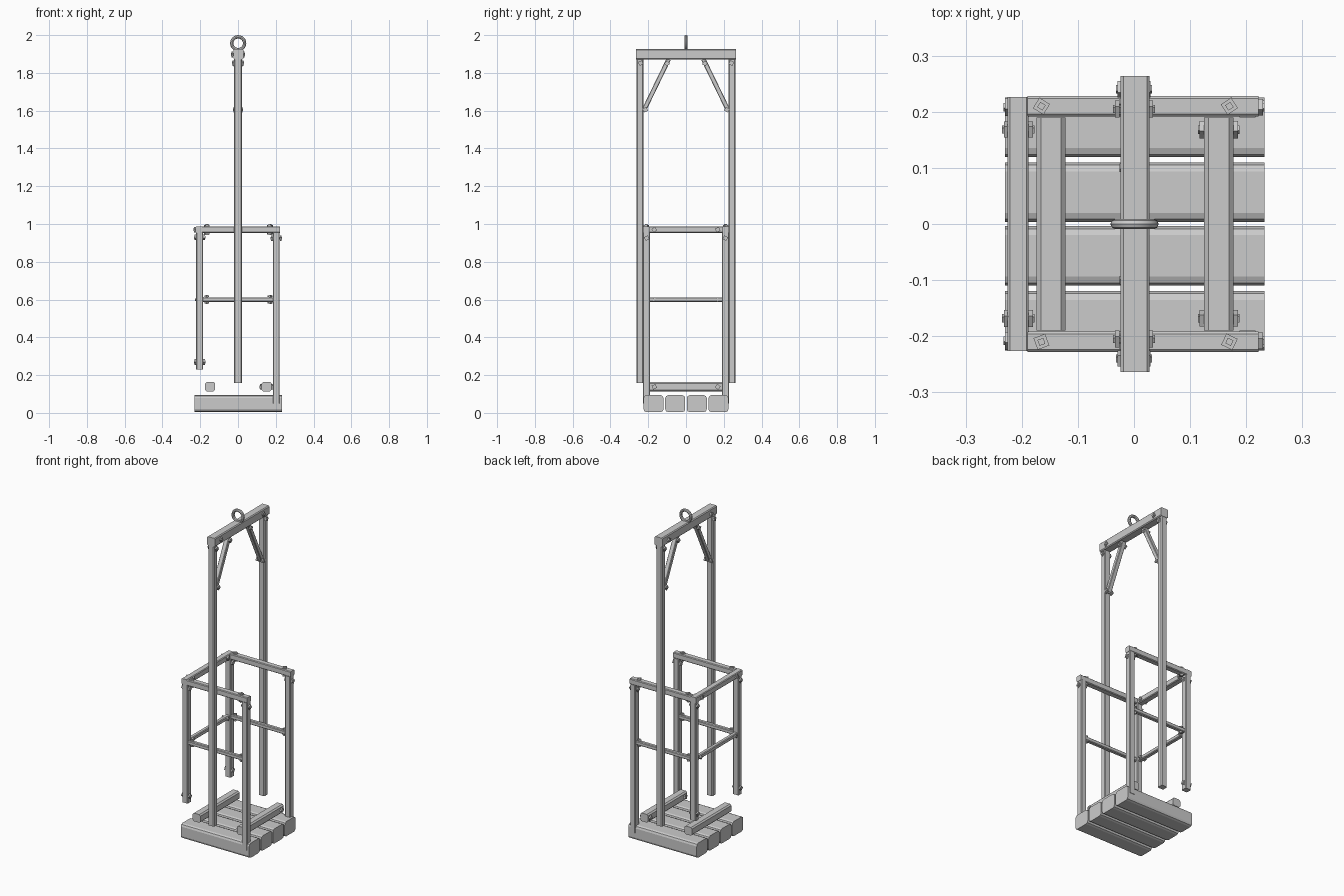
import bpy, bmesh, math, random
from mathutils import Matrix, Vector

if "Cube" in bpy.data.objects:
    bpy.data.objects.remove(bpy.data.objects["Cube"])

random.seed(4)


def finish(name, bm):
    me = bpy.data.meshes.new(name)
    bm.to_mesh(me)
    bm.free()
    ob = bpy.data.objects.new(name, me)
    bpy.context.collection.objects.link(ob)
    return ob


def box(name, lo, hi, bevel=0.005, segments=1):
    """Beam between two corners, bevelled along its edges."""
    lo, hi = Vector(lo), Vector(hi)
    bm = bmesh.new()
    bmesh.ops.create_cube(bm, size=1)
    bmesh.ops.scale(bm, vec=hi - lo, verts=bm.verts)
    bmesh.ops.translate(bm, vec=(lo + hi) / 2, verts=bm.verts)
    # only the edges along the grain are rounded
    size = hi - lo
    axis = max(range(3), key=lambda i: size[i])
    long_edges = [e for e in bm.edges
                  if abs((e.verts[0].co - e.verts[1].co)[axis]) > 1e-4]
    bmesh.ops.bevel(bm, geom=long_edges, offset=bevel, segments=segments,
                    profile=0.5, affect='EDGES')
    return finish(name, bm)


def bolt(name, centre, axis, length, head=0.022):
    """Thin shank with a turned square head and nut on the ends."""
    bm = bmesh.new()
    turn = Matrix.Rotation(random.uniform(0.3, 1.2), 4, 'Z')
    parts = [(0, head * 0.5, length + 0.022),
             (length / 2 + 0.004, head, 0.008),
             (-length / 2 - 0.004, head, 0.008)]
    for z, w, h in parts:
        m = turn @ Matrix.Translation((0, 0, z)) @ Matrix.Diagonal((w, w, h, 1))
        bmesh.ops.create_cube(bm, size=1, matrix=m)
    ob = finish(name, bm)
    ob.location = centre
    direction = {'x': (1, 0, 0), 'y': (0, 1, 0), 'z': (0, 0, 1)}[axis]
    ob.rotation_euler = Vector(direction).to_track_quat('Z', 'Y').to_euler()
    return ob


# floor planks
for i, y in enumerate((-0.172, -0.057, 0.057, 0.172)):
    box("floor_plank", (-0.23, y - 0.053, 0.004), (0.233, y + 0.053, 0.094), 0.016, 2)

# floor cross battens
for x in (-0.148, 0.151):
    box("floor_batten", (x - 0.026, -0.19, 0.114), (x + 0.026, 0.19, 0.164), 0.008)

for s in (-1, 1):
    def side(name, x0, x1, y0, y1, z0, z1, bevel=0.004):
        ys = sorted((s * y0, s * y1))
        return box(name, (x0, ys[0], z0), (x1, ys[1], z1), bevel)

    # cage posts and side rails
    side("open_side_post", 0.184, 0.22, 0.19, 0.228, 0.05, 0.955)
    side("closed_side_post", -0.222, -0.184, 0.19, 0.226, 0.23, 0.955)
    side("side_top_rail", -0.19, 0.222, 0.192, 0.228, 0.953, 0.988)
    side("side_middle_rail", -0.184, 0.186, 0.196, 0.22, 0.588, 0.612)

    # tall hanger upright
    side("hanger_upright", -0.02, 0.02, 0.226, 0.262, 0.157, 1.875, 0.005)

    # diagonal brace
    a, b = Vector((0, s * 0.224, 1.6)), Vector((0, s * 0.092, 1.872))
    d = b - a
    brace = box("diagonal_brace", (-0.014, -0.012, -d.length / 2),
                (0.014, 0.012, d.length / 2), 0.003)
    brace.location = (a + b) / 2
    brace.rotation_euler = (math.atan2(-d.y, d.z), 0, 0)

    # bolts on the hanger
    for y, z, n in ((0.205, 1.897, 0.052), (0.24, 1.852, 0.042),
                    (0.1, 1.85, 0.03), (0.216, 1.605, 0.03)):
        bolt("hanger_bolt", (0, s * y, z), 'x', n)

    # bolts on the cage posts, rails and battens
    for x in (-0.165, 0.17):
        bolt("top_rail_bolt", (x, s * 0.21, 0.97), 'z', 0.036)
        bolt("middle_rail_bolt", (x, s * 0.208, 0.6), 'z', 0.025, 0.018)
    for x, z in ((-0.203, 0.93), (0.203, 0.925), (-0.203, 0.27)):
        bolt("post_bolt", (x, s * 0.208, z), 'x', 0.038)
    bolt("back_rail_bolt", (-0.206, s * 0.168, 0.97), 'x', 0.036)
    bolt("back_middle_bolt", (-0.203, s * 0.168, 0.6), 'x', 0.025, 0.018)
    bolt("batten_bolt", (0.151, s * 0.168, 0.138), 'x', 0.052)

# closed side rails
box("closed_side_top_rail", (-0.225, -0.226, 0.953), (-0.188, 0.226, 0.988), 0.004)
box("closed_side_middle_rail", (-0.215, -0.19, 0.588), (-0.19, 0.19, 0.612), 0.004)

# hanger top beam
box("hanger_top_beam", (-0.024, -0.264, 1.872), (0.028, 0.264, 1.926), 0.005)

# lifting ring
bpy.ops.mesh.primitive_torus_add(major_radius=0.034, minor_radius=0.009,
                                 major_segments=24, minor_segments=8,
                                 location=(0.001, 0, 1.957),
                                 rotation=(math.pi / 2, 0, 0))
bpy.context.object.name = "lifting_ring"
bpy.ops.object.shade_smooth_by_angle()
